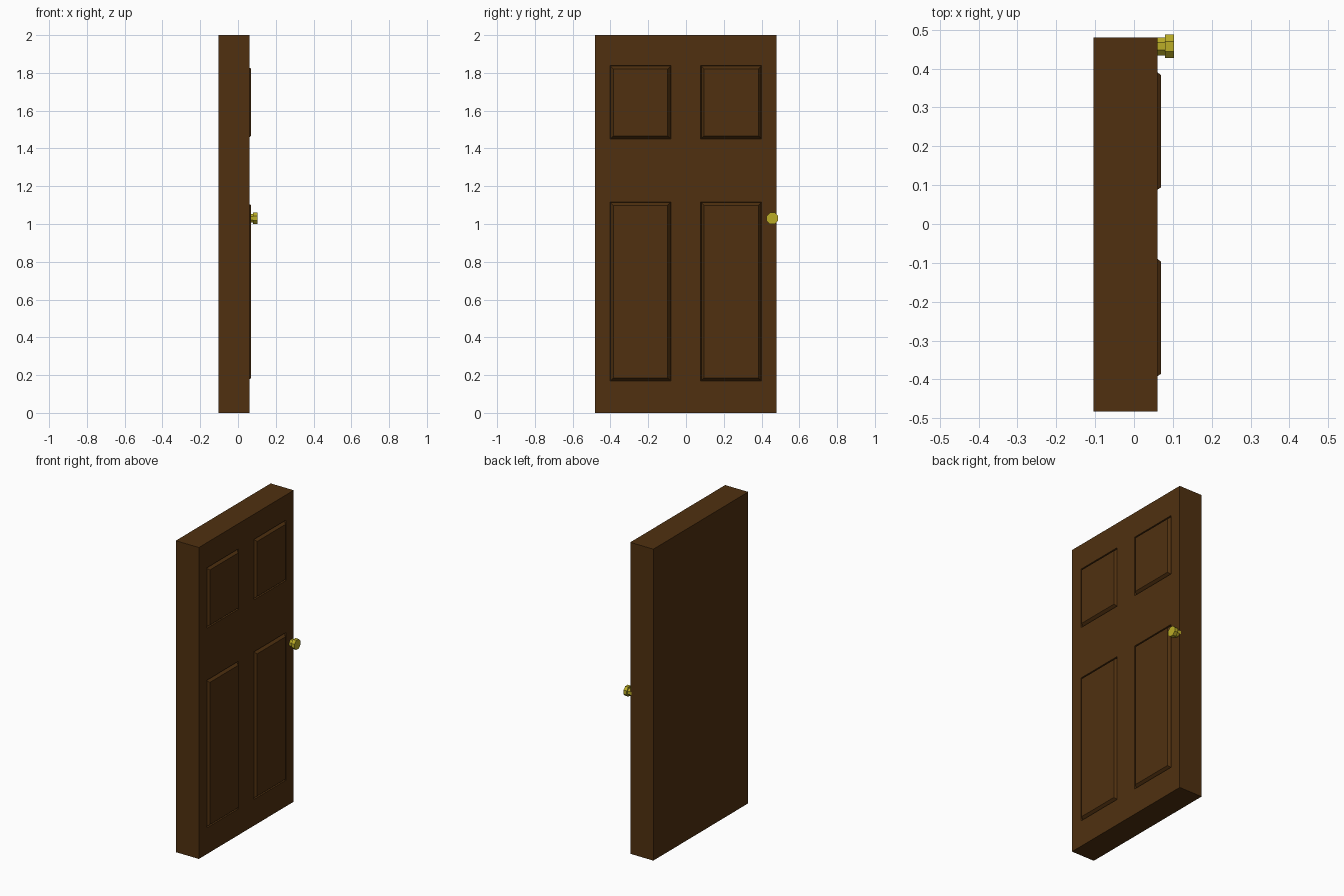
import bpy, bmesh, math
from mathutils import Matrix

if "Cube" in bpy.data.objects:
    bpy.data.objects.remove(bpy.data.objects["Cube"], do_unlink=True)


def material(name, color):
    mat = bpy.data.materials.new(name)
    mat.use_nodes = True
    mat.diffuse_color = color
    mat.node_tree.nodes["Principled BSDF"].inputs["Base Color"].default_value = color
    return mat


def make_object(name, bm, mat):
    bmesh.ops.recalc_face_normals(bm, faces=bm.faces)
    mesh = bpy.data.meshes.new(name)
    bm.to_mesh(mesh)
    bm.free()
    mesh.materials.append(mat)
    obj = bpy.data.objects.new(name, mesh)
    bpy.context.collection.objects.link(obj)
    return obj


wood = material("dark brown wood", (0.08, 0.03, 0.005, 1))
brass = material("brass", (0.50, 0.42, 0.02, 1))

BACK, FACE = -0.104, 0.06
ys = [-0.483, -0.402, -0.08, 0.078, 0.40, 0.48]
zs = [0, 0.168, 1.116, 1.45, 1.838, 2]

# Door slab: gridded front face, extruded backwards to a solid
bm = bmesh.new()
grid = [[bm.verts.new((FACE, y, z)) for z in zs] for y in ys]
panels = []
for i in range(5):
    for j in range(5):
        face = bm.faces.new((grid[i][j], grid[i + 1][j],
                             grid[i + 1][j + 1], grid[i][j + 1]))
        if i in (1, 3) and j in (1, 3):
            panels.append(face)
border = [e for e in bm.edges if e.is_boundary]
rim = bmesh.ops.extrude_edge_only(bm, edges=border)["geom"]
for v in rim:
    if isinstance(v, bmesh.types.BMVert):
        v.co.x = BACK
bmesh.ops.holes_fill(bm, edges=[e for e in bm.edges if e.is_boundary], sides=0)

# Panels: a shallow groove, then a bevelled raised field
for face in panels:
    for width, depth in ((0.004, -0.01), (0.02, 0.02)):
        bmesh.ops.inset_individual(bm, faces=[face], thickness=width)
        for v in face.verts:
            v.co.x += depth
make_object("door_slab", bm, wood)


# Door knob: slim neck and wider faceted head
def knob_part(name, x0, x1, radius):
    bm = bmesh.new()
    bmesh.ops.create_cone(bm, cap_ends=True, segments=8, radius1=radius,
                          radius2=radius, depth=x1 - x0)
    place = (Matrix.Translation(((x0 + x1) / 2, 0.457, 1.03))
             @ Matrix.Rotation(math.pi / 2, 4, "Y")
             @ Matrix.Rotation(math.pi / 8, 4, "Z"))
    bmesh.ops.transform(bm, matrix=place, verts=bm.verts)
    make_object(name, bm, brass)


knob_part("knob_neck", 0.05, 0.08, 0.025)
knob_part("knob_head", 0.08, 0.103, 0.033)
